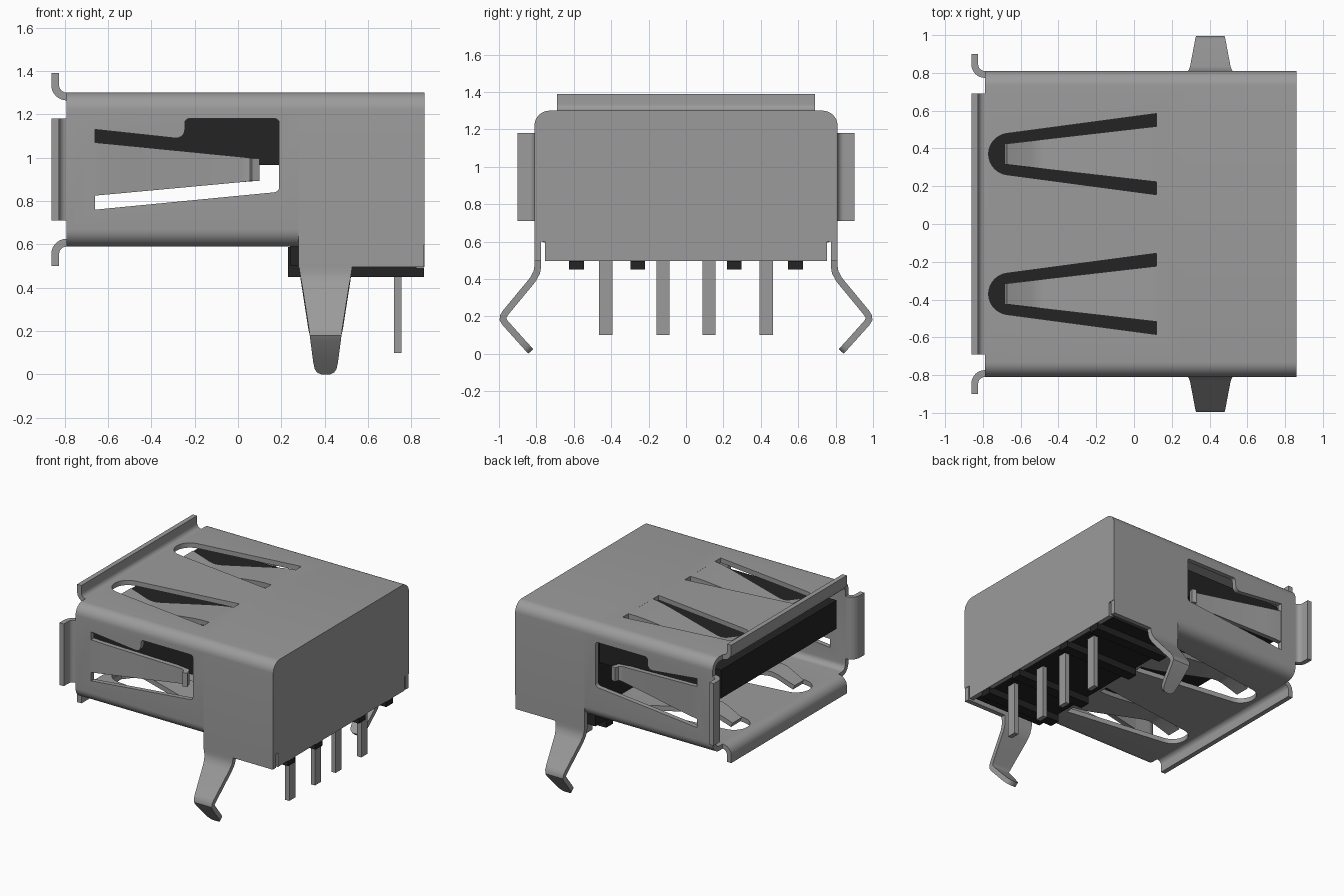
import bpy, bmesh, math
from mathutils import Vector

old = bpy.data.objects.get("Cube")
if old:
    bpy.data.objects.remove(old, do_unlink=True)

T = 0.036                      # sheet metal thickness
Y, ZT, ZB = 0.792, 1.282, 0.608  # middle of the shell walls
R = 0.062


def material(name, v, metallic=0.0):
    m = bpy.data.materials.new(name)
    m.use_nodes = True
    col = (v, v, v, 1)
    m.diffuse_color = col
    m.node_tree.nodes["Principled BSDF"].inputs["Base Color"].default_value = col
    return m


METAL = material("grey metal", 0.33)
BLACK = material("black plastic", 0.017)


def finish(name, bm, mat):
    bmesh.ops.recalc_face_normals(bm, faces=bm.faces)
    me = bpy.data.meshes.new(name)
    bm.to_mesh(me)
    bm.free()
    me.materials.append(mat)
    ob = bpy.data.objects.new(name, me)
    bpy.context.scene.collection.objects.link(ob)
    return ob


def select(ob):
    bpy.ops.object.select_all(action='DESELECT')
    ob.select_set(True)
    bpy.context.view_layer.objects.active = ob


def smooth(ob):
    select(ob)
    bpy.ops.object.shade_smooth_by_angle(angle=math.radians(35))


def sheet(name, rows, closed=False, cutters=()):
    """Thick metal strip whose middle surface joins pairs of points."""
    bm = bmesh.new()
    vs = [[bm.verts.new(p) for p in row] for row in rows]
    n = len(vs)
    for i in range(n if closed else n - 1):
        a, b = vs[i], vs[(i + 1) % n]
        bm.faces.new((a[0], a[1], b[1], b[0]))
    ob = finish(name, bm, METAL)
    m = ob.modifiers.new("thickness", 'SOLIDIFY')
    m.thickness, m.offset, m.use_even_offset = T, 0, True
    select(ob)
    bpy.ops.object.modifier_apply(modifier=m.name)
    for c in cutters:
        m = ob.modifiers.new("cut", 'BOOLEAN')
        m.operation, m.solver, m.object = 'DIFFERENCE', 'EXACT', c
        bpy.ops.object.modifier_apply(modifier=m.name)
    smooth(ob)
    return ob


def prism(name, pts, axis, lo, hi, mat):
    """Extrude a 2D outline along an axis (0 x, 1 y, 2 z)."""
    def place(p, d):
        q = list(p)
        q.insert(axis, d)
        return q
    bm = bmesh.new()
    f = bm.faces.new([bm.verts.new(place(p, lo)) for p in pts])
    g = bmesh.ops.extrude_face_region(bm, geom=[f])
    move = Vector(place((0, 0), hi - lo))
    bmesh.ops.translate(bm, vec=move, verts=[v for v in g["geom"] if isinstance(v, bmesh.types.BMVert)])
    return finish(name, bm, mat)


def box(name, x0, x1, y0, y1, z0, z1, mat):
    return prism(name, [(x0, y0), (x1, y0), (x1, y1), (x0, y1)], 2, z0, z1, mat)


def arc(cx, cy, r, a0, a1, n=8):
    return [(cx + r * math.cos(math.radians(a0 + (a1 - a0) * i / n)),
             cy + r * math.sin(math.radians(a0 + (a1 - a0) * i / n))) for i in range(n + 1)]


# Cutters: spring slots in top and bottom, windows in both sides
cutters = []
for s in (-1, 1):
    c = 0.37 * s
    outline = [(0.12, c + 0.215)] + arc(-0.66, c, 0.11, 98, 262, 14) + [(0.12, c - 0.215)]
    cutters.append(prism("slot_cutter", outline, 2, 0.4, 1.5, METAL))
window = ([(-0.66, 0.76)] + arc(0.165, 0.865, 0.025, -85, 0, 4) + arc(0.17, 1.16, 0.02, 0, 90, 4)
          + arc(-0.225, 1.16, 0.02, 90, 180, 4) + arc(-0.285, 1.13, 0.04, 0, -95, 5) + [(-0.66, 1.13)])
cutters.append(prism("window_cutter", window, 1, -1, 1, METAL))

# Shell: closed tube at the opening, downward-open channel behind it
top_path = arc(Y - R, ZT - R, R, 0, 90) + arc(R - Y, ZT - R, R, 90, 180)
low_path = arc(R - Y, ZB + R, R, 180, 270) + arc(Y - R, ZB + R, R, 270, 360)
sheet("front_shell", [((-0.79, y, z), (0.28, y, z)) for y, z in top_path + low_path], True, cutters)
rear_path = [(Y, 0.495)] + top_path + [(-Y, 0.495)]
sheet("rear_shell", [((0.28, y, z), (0.858, y, z)) for y, z in rear_path])
for c in cutters:
    bpy.data.objects.remove(c, do_unlink=True)

# Closed end plate with notched lower corners
plate = ([(-0.755, 0.495), (0.755, 0.495), (0.755, 0.6), (0.81, 0.6)]
         + arc(0.73, 1.22, 0.08, 0, 90) + arc(-0.73, 1.22, 0.08, 90, 180)
         + [(-0.81, 0.6), (-0.755, 0.6)])
smooth(prism("end_plate", plate, 0, 0.825, 0.861, METAL))

# Flared lips around the opening
lip = [(-0.775, 0)] + arc(-0.79, 0.053, 0.053, 270, 180) + [(-0.843, 0.108)]
for name, base, s in (("top_lip", ZT, 1), ("bottom_lip", ZB, -1)):
    sheet(name, [((x, -0.69, base + s * v), (x, 0.69, base + s * v)) for x, v in lip])
for name, s in (("front_lip", -1), ("back_lip", 1)):
    sheet(name, [((x, s * (Y + v), 0.71), (x, s * (Y + v), 1.18)) for x, v in lip])

# Spring fingers in the top and bottom walls: (x, inward dip)
finger = [(0.125, 0), (0.06, 0.004), (-0.02, 0.014), (-0.42, 0.085), (-0.47, 0.093),
          (-0.51, 0.093), (-0.55, 0.084), (-0.68, 0.03)]
for base, d, level in ((ZT, -1, "top"), (ZB, 1, "bottom")):
    for s, side in ((-1, "front"), (1, "back")):
        rows = []
        for x, dip in finger:
            h = 0.055 + (x + 0.68) * 0.115
            rows.append(((x, 0.37 * s - h, base + d * dip), (x, 0.37 * s + h, base + d * dip)))
        sheet(f"{level}_{side}_spring", rows)

# Spring fingers in the side windows, with a tip bent outwards
side_finger = [(-0.665, 0), (-0.6, 0.005), (-0.52, 0.016), (0.02, 0.09), (0.05, 0.09),
               (0.07, 0.078), (0.082, 0.04)]
for s, side in ((-1, "front"), (1, "back")):
    rows = []
    for x, dip in side_finger:
        t = (x + 0.66) / 0.76
        y = s * (Y - dip)
        rows.append(((x, y, 0.825 + 0.07 * t), (x, y, 1.07 - 0.075 * t)))
    sheet(f"{side}_side_spring", rows)

# Bent, tapering mounting legs: (y, z, half width)
leg = [(0.792, 0.5, 0.123), (0.792, 0.47, 0.119), (0.798, 0.435, 0.114), (0.82, 0.395, 0.107),
       (0.963, 0.222, 0.08), (0.977, 0.2, 0.076), (0.978, 0.183, 0.073), (0.967, 0.165, 0.07),
       (0.88, 0.068, 0.057), (0.852, 0.037, 0.05), (0.838, 0.022, 0.04), (0.83, 0.013, 0.022)]
for s, side in ((-1, "front"), (1, "back")):
    sheet(f"{side}_mounting_leg",
          [((0.404 - h, s * y, z), (0.404 + h, s * y, z)) for y, z, h in leg])

# Plastic insulator: body, tongue and underside ribs
box("insulator_body", 0.24, 0.826, -0.74, 0.74, 0.502, 1.24, BLACK)
box("insulator_tongue", -0.775, 0.25, -0.69, 0.69, 0.965, 1.18, BLACK)
for i, y in enumerate((-0.585, -0.258, 0.258, 0.585)):
    box(f"insulator_rib_{i + 1}", 0.23, 0.857, y - 0.04, y + 0.04, 0.45, 0.494, BLACK)
    box(f"insulator_rib_root_{i + 1}", 0.23, 0.824, y - 0.04, y + 0.04, 0.49, 0.588, BLACK)

# Contact pins
for i, y in enumerate((-0.43, -0.123, 0.123, 0.43)):
    box(f"contact_pin_{i + 1}", 0.72, 0.755, y - 0.036, y + 0.036, 0.1, 0.56, METAL)
